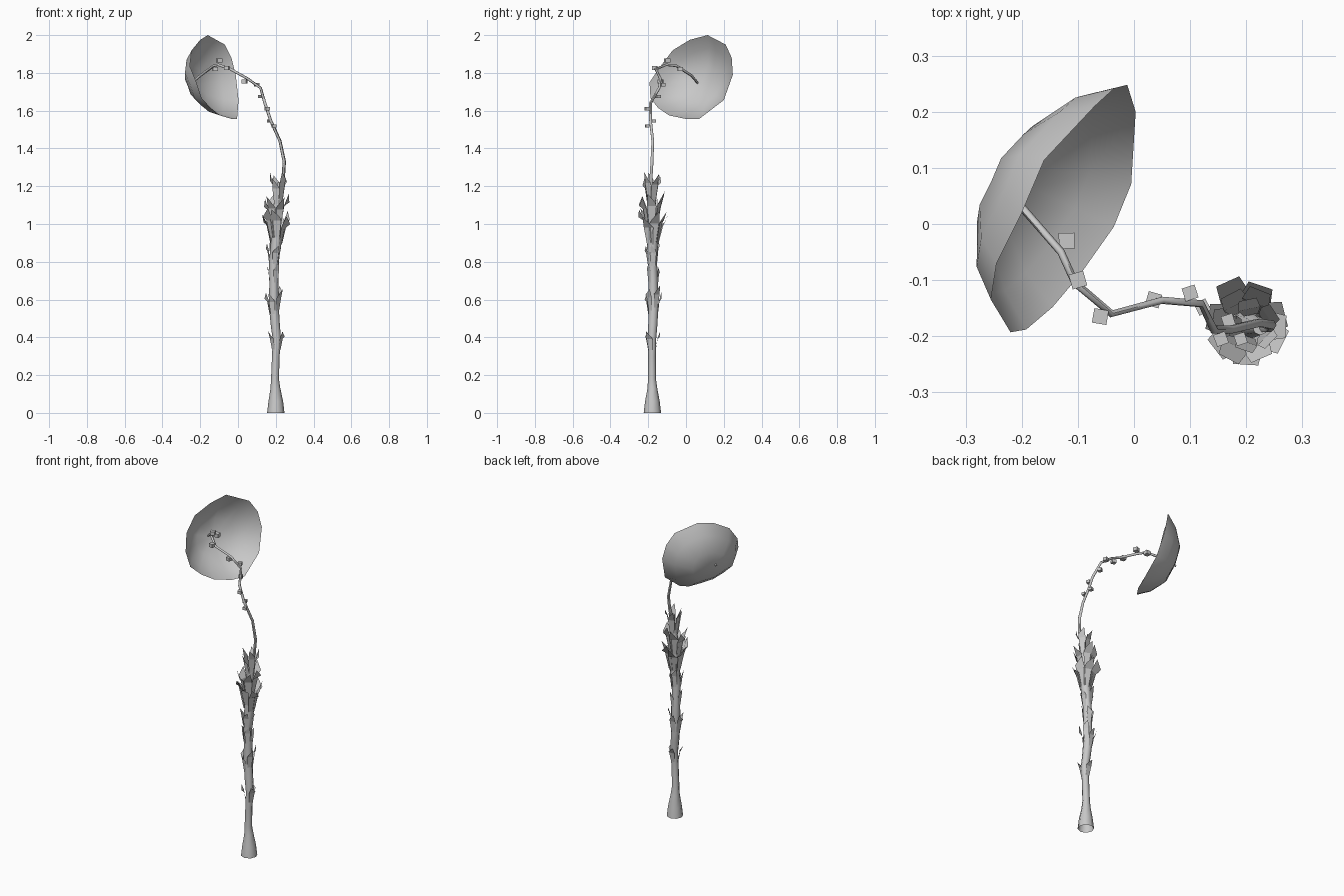
import bpy, bmesh, math, random
from mathutils import Vector, Quaternion

random.seed(7)
cube = bpy.data.objects.get("Cube")
if cube:
    bpy.data.objects.remove(cube, do_unlink=True)

grey = bpy.data.materials.new("plain grey")
grey.use_nodes = True
colour = (0.58, 0.58, 0.58, 1)
grey.diffuse_color = colour
grey.node_tree.nodes["Principled BSDF"].inputs["Base Color"].default_value = colour


def finish(name, bm, smooth=None):
    mesh = bpy.data.meshes.new(name)
    bm.to_mesh(mesh)
    bm.free()
    mesh.materials.append(grey)
    obj = bpy.data.objects.new(name, mesh)
    bpy.context.collection.objects.link(obj)
    if smooth:
        bpy.ops.object.select_all(action='DESELECT')
        bpy.context.view_layer.objects.active = obj
        obj.select_set(True)
        bpy.ops.object.shade_smooth_by_angle(angle=math.radians(smooth))


def bridge(bm, a, b):
    n = len(a)
    for i in range(n):
        j = (i + 1) % n
        bm.faces.new((a[i], a[j], b[j], b[i]))


def sweep(name, path, sides):
    """Tube through (x, y, z, radius) points, frame carried along the path."""
    bm = bmesh.new()
    points = [Vector(p[:3]) for p in path]
    frame, old, last = Quaternion(), Vector((0, 0, 1)), None
    for i, p in enumerate(points):
        ahead = points[min(i + 1, len(points) - 1)]
        tangent = (ahead - points[max(i - 1, 0)]).normalized()
        if i == 0:
            tangent = Vector((0, 0, 1))
        frame = old.rotation_difference(tangent) @ frame
        old = tangent
        ring = []
        for k in range(sides):
            a = math.tau * k / sides
            ring.append(bm.verts.new(p + frame @ Vector((math.cos(a), math.sin(a), 0)) * path[i][3]))
        if last:
            bridge(bm, last, ring)
        last = ring
    bm.faces.new(last)
    finish(name, bm, 60)


# Trunk with a flared foot, open underneath
trunk_path = [
    (.20, -.178, 0, .046), (.20, -.178, .06, .039), (.198, -.178, .13, .026),
    (.196, -.18, .18, .021), (.200, -.18, .30, .020), (.206, -.18, .39, .022),
    (.198, -.176, .46, .024), (.19, -.172, .56, .026), (.19, -.174, .7, .024),
    (.19, -.178, .8, .025), (.204, -.178, .92, .029), (.2, -.18, 1.02, .026),
    (.215, -.182, 1.14, .020), (.225, -.184, 1.22, .014)]
sweep("trunk", trunk_path, 8)

# Thin arching stem
sweep("stem", [
    (.222, -.184, 1.18, .010), (.24, -.185, 1.25, .009), (.245, -.18, 1.33, .009),
    (.222, -.176, 1.44, .008), (.172, -.188, 1.55, .008), (.142, -.188, 1.64, .008),
    (.12, -.142, 1.72, .007), (.05, -.136, 1.77, .007), (-.04, -.16, 1.82, .007),
    (-.105, -.105, 1.843, .007), (-.13, -.05, 1.837, .007), (-.2, .03, 1.785, .007),
    (-.25, .065, 1.742, .005)], 6)


def trunk_at(z):
    for a, b in zip(trunk_path, trunk_path[1:]):
        if a[2] <= z <= b[2]:
            t = (z - a[2]) / (b[2] - a[2])
            return Vector(a).lerp(Vector(b), t)


def leaf_ring(name, z, count, length, reach, width, turn):
    """Ring of stiff blades with slanted cut ends, leaning away from the trunk."""
    bm = bmesh.new()
    for i in range(count):
        base_z = z + random.uniform(-.02, .02)
        base = trunk_at(base_z)
        a = turn + math.tau * i / count + random.uniform(-.2, .2)
        out = Vector((math.cos(a), math.sin(a), 0))
        side = Vector((-out.y, out.x, 0))
        root = Vector((base[0], base[1], base_z))
        r = base[3] * .95
        size = length * random.uniform(.85, 1.05)
        far = reach * random.uniform(.85, 1.05)
        slant = random.choice((-1, 1)) * .14

        def row(t, half, lean, tilt=0):
            centre = root + out * (r + (far - r) * lean)
            return [bm.verts.new(centre + side * s * half + Vector((0, 0, size * (t + s * tilt))))
                    for s in (-1, 1)]
        low = row(0, width * .32, 0)
        mid = row(.6, width * .5, .4)
        top = row(.86, width * .4, 1, slant)
        bm.faces.new((low[0], low[1], mid[1], mid[0]))
        bm.faces.new((mid[0], mid[1], top[1], top[0]))
    finish(name, bm)


leaf_ring("low_sheath", .34, 3, .10, .050, .036, -.3)
leaf_ring("middle_sheath", .54, 5, .12, .050, .036, .5)
leaf_ring("upper_sheath", .68, 3, .10, .036, .034, 1.1)
leaf_ring("neck_sheath", .79, 4, .11, .040, .034, .2)
leaf_ring("crown_outer", .91, 7, .17, .081, .056, .3)
leaf_ring("crown_inner", 1.00, 6, .17, .067, .050, .0)
leaf_ring("crown_top", 1.12, 5, .16, .048, .040, .6)

# Small square buds along the stem, larger towards the bloom
buds = [(-.12, -.03, 1.82), (-.10, -.10, 1.865), (-.06, -.165, 1.825),
        (.035, -.135, 1.755), (.10, -.123, 1.738), (.122, -.148, 1.675),
        (.155, -.205, 1.61), (.168, -.172, 1.545), (.19, -.205, 1.52)]
for i, spot in enumerate(buds):
    bm = bmesh.new()
    bmesh.ops.create_cube(bm, size=.028 - .001 * i)
    turn = Quaternion((0, 0, 1), random.uniform(-.5, .5))
    for v in bm.verts:
        v.co = turn @ Vector((v.co.x, v.co.y, v.co.z * .8)) + Vector(spot)
    finish("bud", bm)

# Large shallow dish-shaped bloom, facing sideways and slightly up
rim = [(-.16, .114, 2.0), (-.07, .21, 1.95), (-.035, .242, 1.88), (-.012, .248, 1.79),
       (.003, .2, 1.656), (-.005, .071, 1.557), (-.036, -.005, 1.557), (-.096, -.09, 1.575),
       (-.145, -.148, 1.615), (-.192, -.188, 1.665), (-.22, -.193, 1.75),
       (-.255, -.135, 1.835), (-.245, -.07, 1.92), (-.2, .02, 1.975)]
normal = Vector((.85, -.40, .36)).normalized()
centre = Vector((-.12, .035, 1.78))
bm = bmesh.new()
last = None
for t, depth in ((1, 0), (.8, .062), (.45, .117)):
    ring = [bm.verts.new(centre.lerp(Vector(p), t) - normal * depth) for p in rim]
    if last:
        bridge(bm, last, ring)
    last = ring
apex = bm.verts.new(centre - normal * .127)
for a, b in zip(last, last[1:] + last[:1]):
    bm.faces.new((a, b, apex))
finish("bloom_dish", bm, 60)
